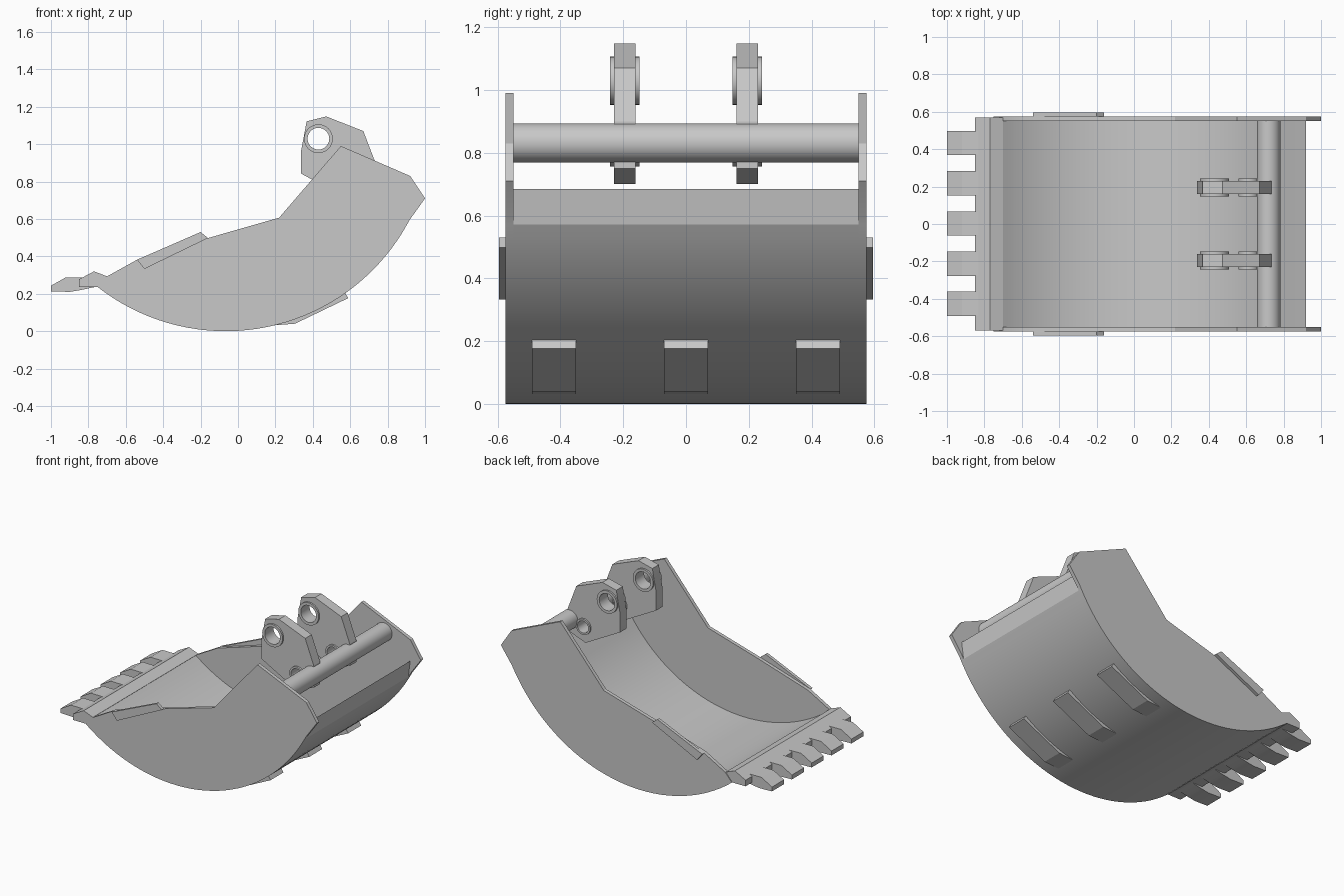
import bpy
import bmesh
from math import sin, cos, pi, radians

if "Cube" in bpy.data.objects:
    bpy.data.objects.remove(bpy.data.objects["Cube"], do_unlink=True)

# Single painted steel colour
steel = bpy.data.materials.new("steel_grey")
steel.use_nodes = True
GREY = (0.58, 0.58, 0.58, 1)
steel.diffuse_color = GREY
steel.node_tree.nodes["Principled BSDF"].inputs["Base Color"].default_value = GREY


def circle(cx, cz, r, n=32):
    return [(cx + r * cos(2 * pi * i / n), cz + r * sin(2 * pi * i / n)) for i in range(n)]


def belly(radius, start, end, n=36):
    """Arc of the bucket floor, angles measured from straight down."""
    steps = [start + (end - start) * i / n for i in range(n + 1)]
    return [(-0.066 + radius * sin(a), 1.11 - radius * cos(a)) for a in steps]


def prism(name, loops, y_mid, width):
    """Extrude a side profile (first loop outer, others holes) across y."""
    curve = bpy.data.curves.new(name, "CURVE")
    curve.dimensions = "2D"
    curve.fill_mode = "BOTH"
    curve.extrude = width / 2
    for loop in loops:
        spline = curve.splines.new("POLY")
        spline.points.add(len(loop) - 1)
        for point, (x, z) in zip(spline.points, loop):
            point.co = (x, z, 0, 1)
        spline.use_cyclic_u = True
    helper = bpy.data.objects.new(name, curve)
    bpy.context.collection.objects.link(helper)
    graph = bpy.context.evaluated_depsgraph_get()
    mesh = bpy.data.meshes.new_from_object(helper.evaluated_get(graph))
    bpy.data.objects.remove(helper, do_unlink=True)
    bpy.data.curves.remove(curve)

    # Weld the caps to the walls and stand the profile upright
    bm = bmesh.new()
    bm.from_mesh(mesh)
    bmesh.ops.remove_doubles(bm, verts=bm.verts, dist=0.0001)
    for v in bm.verts:
        x, z, y = v.co
        v.co = (x, y_mid - y, z)
    bmesh.ops.recalc_face_normals(bm, faces=bm.faces)
    bm.to_mesh(mesh)
    bm.free()
    mesh.materials.clear()
    mesh.materials.append(steel)
    obj = bpy.data.objects.new(name, mesh)
    bpy.context.collection.objects.link(obj)
    bpy.ops.object.select_all(action="DESELECT")
    obj.select_set(True)
    bpy.context.view_layer.objects.active = obj
    bpy.ops.object.shade_smooth_by_angle(angle=radians(20))


# Thick curved floor, its heel tapering to a thin upright edge
outer_arc = belly(1.11, -0.664, 1.065)
floor = outer_arc + [(0.92, 0.685)] + belly(1.04, 0.97, -0.661)
prism("bucket_shell", [floor], 0, 1.1)

# Front cutting lip
lip = [(-0.85, 0.235), (-0.85, 0.277), (-0.77, 0.32), (-0.70, 0.293), (-0.75, 0.235)]
prism("cutting_lip", [lip], 0, 1.14)

# Teeth along the lip
tooth = [(-1, 0.213), (-1, 0.243), (-0.92, 0.288), (-0.83, 0.287),
         (-0.77, 0.25), (-0.77, 0.235), (-0.84, 0.22), (-0.9, 0.21)]
for i in range(5):
    prism(f"tooth_{i + 1}", [tooth], 0.003 + 0.215 * (i - 2), 0.13)

# Wear pads under the heel
pad = [(0.19, 0.031), (0.305, 0.04), (0.59, 0.177), (0.572, 0.205), (0.4, 0.12)]
for i in range(3):
    prism(f"wear_pad_{i + 1}", [pad], 0.42 * (i - 1), 0.14)

# Cross tube between the side plates
prism("cross_tube", [circle(0.72, 0.831, 0.0625)], 0, 1.1)

# Parts repeated on both sides of the bucket
side_plate = outer_arc + [
    (0.917, 0.594), (1, 0.71), (0.92, 0.83), (0.55, 0.99), (0.22, 0.607),
    (-0.16, 0.498), (-0.54, 0.382), (-0.70, 0.293)]
guard = [(-0.54, 0.382), (-0.2, 0.53), (-0.16, 0.498), (-0.5, 0.333)]
ear = [(0.338, 0.842), (0.338, 0.967), (0.367, 1.122), (0.472, 1.148),
       (0.67, 1.07), (0.735, 0.9), (0.735, 0.75), (0.6, 0.7)]
main_hole = circle(0.43, 1.029, 0.058)
link_hole = circle(0.612, 0.81, 0.041)
for side, s in (("rear", 1), ("front", -1)):
    prism(f"{side}_side_plate", [side_plate], s * 0.5625, 0.025)
    prism(f"{side}_edge_guard", [guard], s * 0.585, 0.022)
    prism(f"{side}_hinge_ear", [ear, main_hole, link_hole], s * 0.195, 0.07)
    prism(f"{side}_main_bushing", [circle(0.43, 1.029, 0.077), main_hole], s * 0.195, 0.094)
    prism(f"{side}_link_bushing", [circle(0.612, 0.81, 0.054), link_hole], s * 0.195, 0.094)
